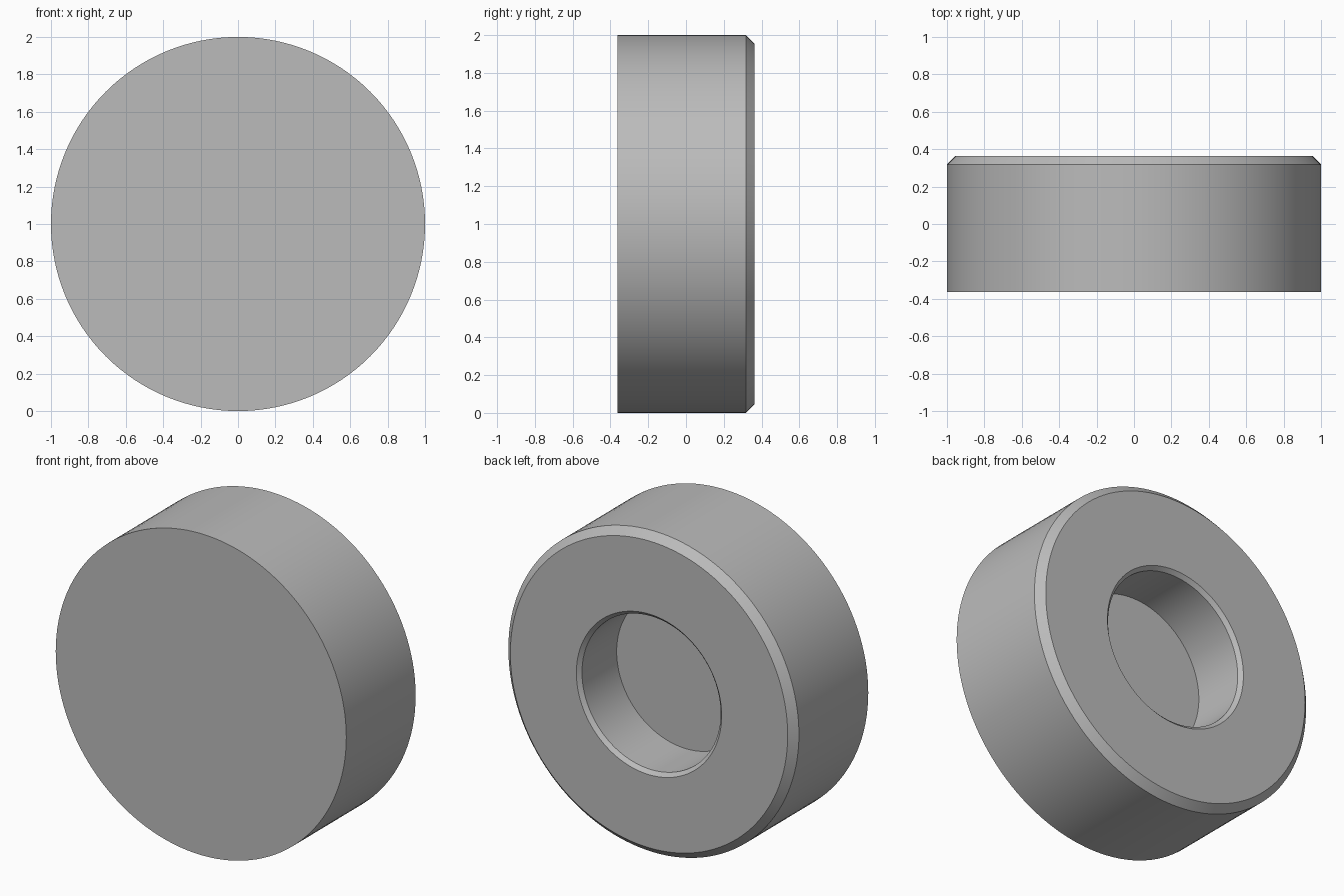
import bpy
import bmesh
import math
from mathutils import Matrix, Vector

if "Cube" in bpy.data.objects:
    bpy.data.objects.remove(bpy.data.objects["Cube"], do_unlink=True)

UNIT = 1 / 11          # the disc radius is eleven units
HALF = 4 * UNIT        # half the thickness
RIM = 0.5 * UNIT       # outer chamfer
BORE = 5.25 * UNIT     # blind hole radius
LIP = 0.25 * UNIT      # hole chamfer
SEGMENTS = 128

grey = bpy.data.materials.new("plain grey")
grey.use_nodes = True
colour = (0.5, 0.5, 0.5, 1)
grey.diffuse_color = colour
grey.node_tree.nodes["Principled BSDF"].inputs["Base Color"].default_value = colour

# Half section as (radius, y), from front centre round to the hole floor
profile = [
    (0, -HALF), (1, -HALF), (1, HALF - RIM), (1 - RIM, HALF),
    (BORE + LIP, HALF), (BORE, HALF - LIP), (BORE, 0), (0, 0),
]

# Chamfered disc with a blind hole in the back, spun about the y axis
bm = bmesh.new()
verts = [bm.verts.new((r, y, 0)) for r, y in profile]
edges = [bm.edges.new(pair) for pair in zip(verts, verts[1:])]
bmesh.ops.spin(bm, geom=verts + edges, cent=(0, 0, 0), axis=(0, 1, 0),
               angle=math.tau, steps=SEGMENTS, use_merge=True)
bmesh.ops.remove_doubles(bm, verts=bm.verts, dist=1e-5)
bmesh.ops.recalc_face_normals(bm, faces=bm.faces)
bmesh.ops.transform(bm, matrix=Matrix.Translation(Vector((0, 0, 1))), verts=bm.verts)

mesh = bpy.data.meshes.new("chamfered_disc")
bm.to_mesh(mesh)
bm.free()
mesh.materials.append(grey)
disc = bpy.data.objects.new("chamfered_disc", mesh)
bpy.context.collection.objects.link(disc)

# Smooth round walls, crisp chamfers
bpy.ops.object.select_all(action="DESELECT")
disc.select_set(True)
bpy.context.view_layer.objects.active = disc
bpy.ops.object.shade_smooth_by_angle(angle=math.radians(30))
